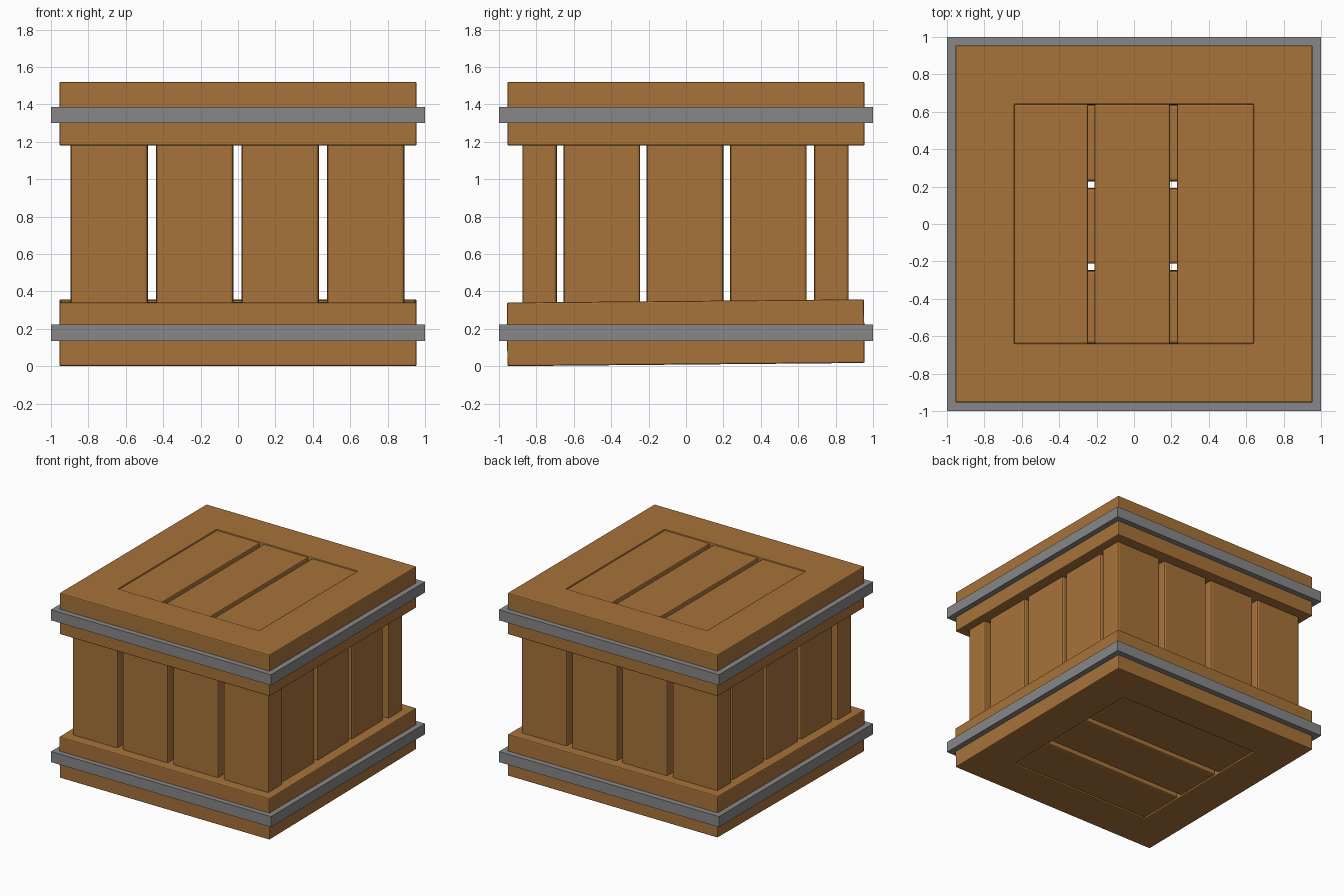
import bpy, bmesh, math

if "Cube" in bpy.data.objects:
    bpy.data.objects.remove(bpy.data.objects["Cube"])


def material(name, rgb):
    m = bpy.data.materials.new(name)
    m.diffuse_color = (*rgb, 1.0)
    m.use_nodes = True
    m.node_tree.nodes["Principled BSDF"].inputs["Base Color"].default_value = m.diffuse_color
    return m


WOOD = material("warm wood", (0.39, 0.171, 0.042))
METAL = material("grey metal", (0.242, 0.242, 0.25))


def finish(name, bm, mat, bevel, segments=2):
    bmesh.ops.recalc_face_normals(bm, faces=bm.faces[:])
    me = bpy.data.meshes.new(name)
    bm.to_mesh(me)
    bm.free()
    me.materials.append(mat)
    ob = bpy.data.objects.new(name, me)
    bpy.context.collection.objects.link(ob)
    if bevel:
        mod = ob.modifiers.new("rounded edges", "BEVEL")
        mod.width = bevel
        mod.segments = segments
    return ob


def box(name, x, y, z, bevel=0.015):
    bm = bmesh.new()
    bmesh.ops.create_cube(bm, size=1.0)
    for v in bm.verts:
        for i, (a, b) in enumerate((x, y, z)):
            v.co[i] = a if v.co[i] < 0 else b
    return finish(name, bm, WOOD, bevel)


def ring(name, outer, inner, z0, z1, mat, bevel):
    """Square frame with a square hole."""
    bm = bmesh.new()
    corners = ((-1, -1), (1, -1), (1, 1), (-1, 1))
    section = ((outer, z0), (outer, z1), (inner, z1), (inner, z0))
    loops = [[bm.verts.new((sx * r, sy * r, z)) for r, z in section] for sx, sy in corners]
    for i in range(4):
        a, b = loops[i], loops[(i + 1) % 4]
        for k in range(4):
            n = (k + 1) % 4
            bm.faces.new((a[k], b[k], b[n], a[n]))
    return finish(name, bm, mat, bevel)


# Top and bottom wooden frames
ring("top_frame", 0.955, 0.64, 1.18, 1.52, WOOD, 0.008)
lower = [ring("bottom_frame", 0.955, 0.64, 0.0, 0.34, WOOD, 0.008)]

# Metal bands
ring("top_band", 1.0, 0.93, 1.30, 1.387, METAL, 0)
ring("bottom_band", 1.0, 0.93, 0.135, 0.222, METAL, 0)

# Three planks in each frame: lengthwise on top, crosswise below
for i, (a, b) in enumerate(((-0.64, -0.247), (-0.21, 0.193), (0.23, 0.64))):
    box(f"top_plank_{i + 1}", (a, b), (-0.64, 0.64), (1.325, 1.512), 0.008)
    lower.append(box(f"bottom_plank_{i + 1}", (-0.64, 0.64), (a, b), (0.006, 0.19)))

# The lower frame sits slightly tilted
for ob in lower:
    ob.rotation_euler.x = 0.009
    ob.location.z = 0.009

# Wall slats: four on front and back, three on each side
for side, (y0, y1) in (("front", (-0.875, -0.69)), ("back", (0.685, 0.87))):
    for i in range(4):
        x = -0.895 + i * 0.457
        box(f"{side}_slat_{i + 1}", (x, x + 0.413), (y0, y1), (0.25, 1.27))
for side, (x0, x1) in (("left", (-0.875, -0.69)), ("right", (0.685, 0.87))):
    for i in range(3):
        y = -0.655 + i * 0.445
        box(f"{side}_slat_{i + 1}", (x0, x1), (y, y + 0.41), (0.25, 1.27))
